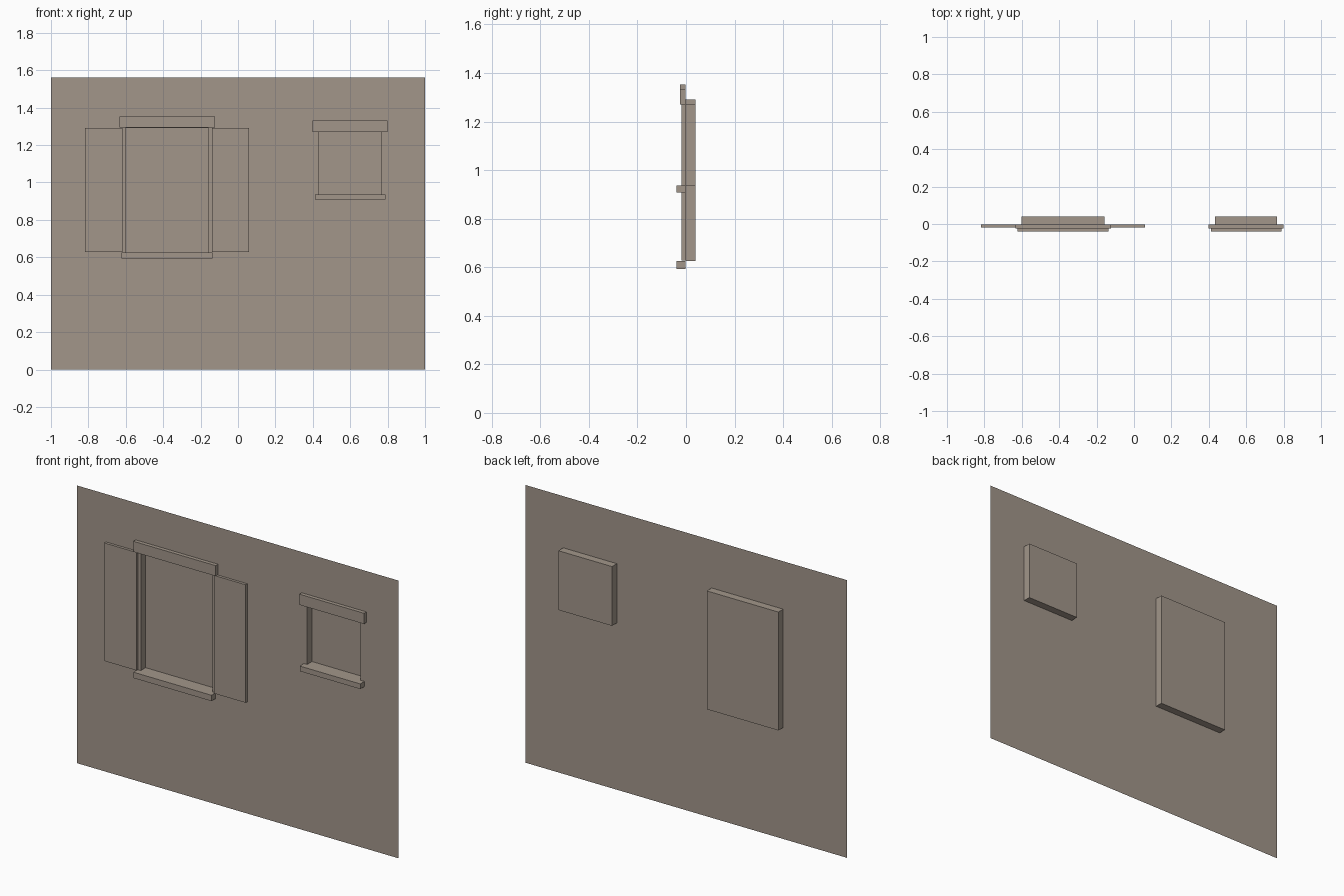
import bpy
import bmesh

cube = bpy.data.objects.get("Cube")
if cube:
    bpy.data.objects.remove(cube, do_unlink=True)

WALL_Y, BACK_Y = -0.003, 0.04
WALL = (-1.0, 1.0, 0.0, 1.56)

plaster = bpy.data.materials.new("warm grey plaster")
plaster.use_nodes = True
colour = (0.36, 0.305, 0.255, 1)
plaster.diffuse_color = colour
plaster.node_tree.nodes["Principled BSDF"].inputs["Base Color"].default_value = colour


def finish(name, bm):
    mesh = bpy.data.meshes.new(name)
    bm.to_mesh(mesh)
    bm.free()
    mesh.materials.append(plaster)
    obj = bpy.data.objects.new(name, mesh)
    bpy.context.collection.objects.link(obj)


def rect(bm, x0, x1, z0, z1, y):
    """Upright rectangle facing the front."""
    return bm.faces.new([bm.verts.new((x, y, z)) for x, z in
                         ((x0, z0), (x1, z0), (x1, z1), (x0, z1))])


def trim(name, x0, x1, z0, z1, front_y):
    """Block standing proud of the wall, open where it meets the wall."""
    bm = bmesh.new()
    front = rect(bm, x0, x1, z0, z1, front_y)
    rim = bmesh.ops.extrude_edge_only(bm, edges=list(front.edges))["geom"]
    for v in rim:
        if isinstance(v, bmesh.types.BMVert):
            v.co.y = WALL_Y
    bmesh.ops.recalc_face_normals(bm, faces=bm.faces)
    if front.normal.y > 0:
        bmesh.ops.reverse_faces(bm, faces=bm.faces)
    finish(name, bm)


# Window openings: x0, x1, z0, z1
large = (-0.602, -0.157, 0.626, 1.291)
small = (0.432, 0.765, 0.937, 1.27)
openings = (large, small)

# Wall sheet with two openings cut through it
bm = bmesh.new()
xs = sorted({v for r in (WALL, *openings) for v in r[:2]})
zs = sorted({v for r in (WALL, *openings) for v in r[2:]})
for x0, x1 in zip(xs, xs[1:]):
    for z0, z1 in zip(zs, zs[1:]):
        if not any(a <= x0 and x1 <= b and c <= z0 and z1 <= d
                   for a, b, c, d in openings):
            rect(bm, x0, x1, z0, z1, WALL_Y)
bmesh.ops.remove_doubles(bm, verts=bm.verts, dist=0.0001)
finish("wall", bm)

# Shallow recesses behind the openings
for name, opening in (("large_window_recess", large), ("small_window_recess", small)):
    bm = bmesh.new()
    pane = rect(bm, *opening, BACK_Y)
    rim = bmesh.ops.extrude_edge_only(bm, edges=list(pane.edges))["geom"]
    for v in rim:
        if isinstance(v, bmesh.types.BMVert):
            v.co.y = WALL_Y
    bmesh.ops.recalc_face_normals(bm, faces=bm.faces)
    if pane.normal.y > 0:
        bmesh.ops.reverse_faces(bm, faces=bm.faces)
    finish(name, bm)

# Lintels, sills and shutters
trim("large_lintel", -0.634, -0.122, 1.293, 1.352, -0.024)
trim("large_sill", -0.623, -0.137, 0.593, 0.626, -0.04)
trim("right_shutter", -0.818, -0.618, 0.628, 1.291, -0.018)
trim("left_shutter", -0.138, 0.06, 0.628, 1.291, -0.018)
trim("small_lintel", 0.398, 0.80, 1.271, 1.331, -0.024)
trim("small_sill", 0.412, 0.788, 0.908, 0.937, -0.04)
